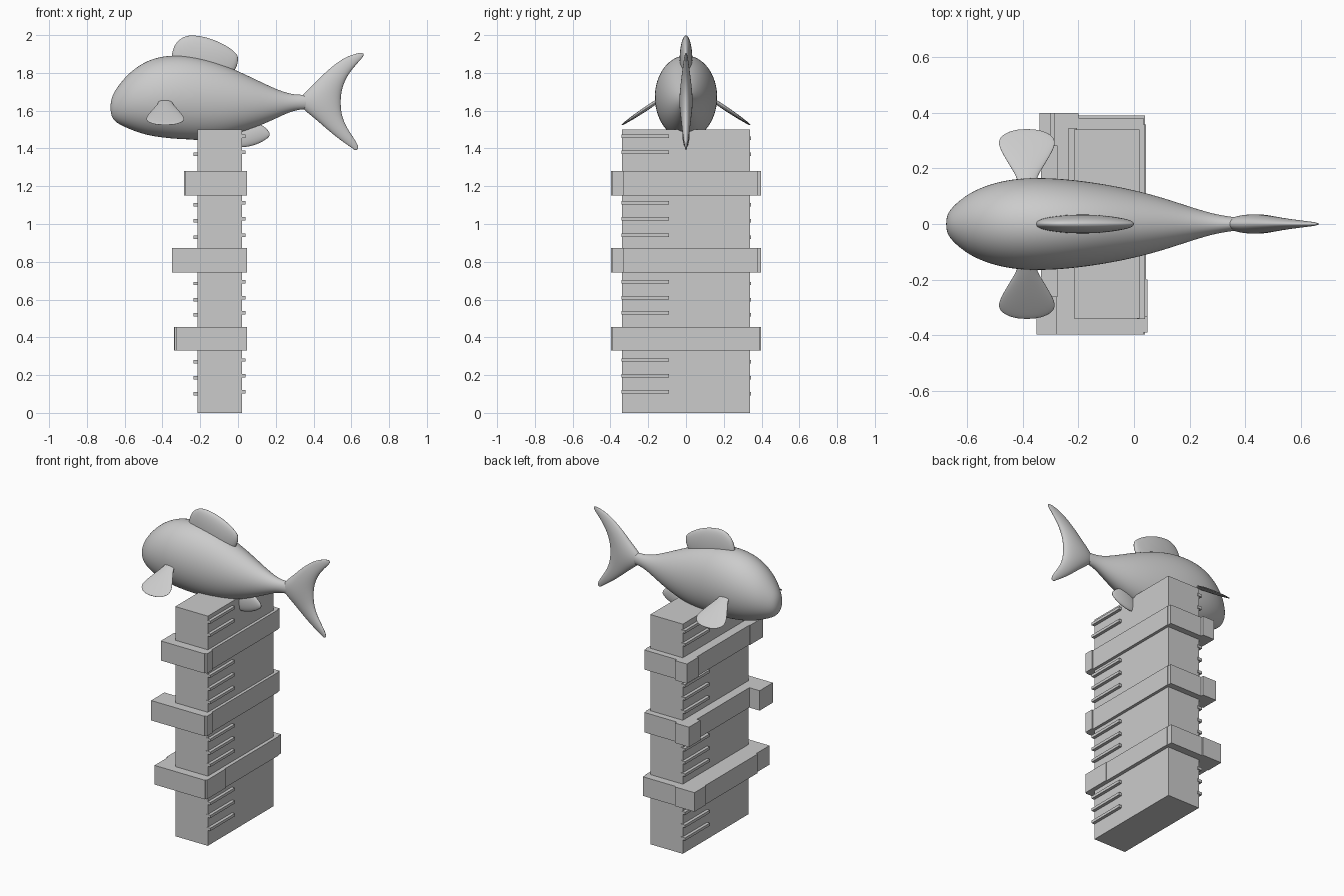
import bpy, bmesh, math
from mathutils import Vector


def finish(name, bm):
    bmesh.ops.recalc_face_normals(bm, faces=bm.faces)
    me = bpy.data.meshes.new(name)
    bm.to_mesh(me)
    bm.free()
    ob = bpy.data.objects.new(name, me)
    bpy.context.collection.objects.link(ob)
    return ob


def boxes(name, spans):
    """One object from boxes given as (x0, x1, y0, y1, z0, z1)."""
    bm = bmesh.new()
    for x0, x1, y0, y1, z0, z1 in spans:
        vs = bmesh.ops.create_cube(bm, size=1)["verts"]
        bmesh.ops.scale(bm, vec=(x1 - x0, y1 - y0, z1 - z0), verts=vs)
        bmesh.ops.translate(bm, vec=((x0 + x1) / 2, (y0 + y1) / 2, (z0 + z1) / 2), verts=vs)
    return finish(name, bm)


def loft(name, sections, n=20):
    """Smooth skin over ellipses given as (centre, semi-axis a, semi-axis b)."""
    bm = bmesh.new()
    rings = []
    for c, a, b in sections:
        c, a, b = Vector(c), Vector(a), Vector(b)
        rings.append([bm.verts.new(c + a * math.cos(2 * math.pi * i / n)
                                   + b * math.sin(2 * math.pi * i / n)) for i in range(n)])
    for r, s in zip(rings, rings[1:]):
        for i in range(n):
            j = (i + 1) % n
            bm.faces.new((r[i], r[j], s[j], s[i]))
    bm.faces.new(rings[0])
    bm.faces.new(rings[-1])
    for f in bm.faces:
        f.smooth = True
    ob = finish(name, bm)
    sub = ob.modifiers.new("smooth", "SUBSURF")
    sub.levels = sub.render_levels = 2
    return ob


def along_x(name, rows):
    """Rows of (x, top, bottom, half width)."""
    return loft(name, [((x, 0, (t + b) / 2), (0, 0, (t - b) / 2), (0, w, 0)) for x, t, b, w in rows])


# Post
boxes("post", [(-0.215, 0.02, -0.34, 0.34, 0, 1.5)])

# Raised measuring marks on both broad faces
heights = (0.112, 0.196, 0.28, 0.53, 0.61, 0.695, 0.94, 1.027, 1.112, 1.38, 1.465)
boxes("marks_right", [(0.01, 0.04, -0.342, -0.09, z - 0.009, z + 0.009) for z in heights])
boxes("marks_left", [(-0.235, -0.205, 0.09, 0.345, z - 0.019, z - 0.001) for z in heights])

# Plank collars: back and front cross pieces, left and right side pieces
collars = {
    "lower_collar": (0.33, 0.455, -0.34, -0.335, -0.325, 0.039, 0.39),
    "middle_collar": (0.742, 0.872, -0.30, -0.275, -0.35, 0.035, 0.38),
    "upper_collar": (1.152, 1.28, -0.285, -0.275, -0.28, 0.035, 0.38),
}
for name, (z0, z1, xb, xm, xf, xr, yb) in collars.items():
    split = -0.2 if name == "lower_collar" else -0.33
    boxes(name + "_back", [(xb, xr, 0.335, yb, z0, z1), (xb, -0.2, 0.28, 0.398, z0, z1)])
    boxes(name + "_front", [(xf, xr, -0.397, -0.335, z0, z1), (xf, -0.2, -0.397, -0.26, z0, z1),
                            (0.0, 0.048, -0.39, split, z0, z1)])
    boxes(name + "_left", [(xm, -0.2, -0.26, 0.28, z0, z1)])
    boxes(name + "_right", [(0.0, xr + 0.004, split, 0.357, z0, z1)])

# Fish body
along_x("fish_body", [
    (-0.675, 1.635, 1.600, 0.015), (-0.668, 1.675, 1.563, 0.042), (-0.645, 1.718, 1.535, 0.07),
    (-0.6, 1.776, 1.512, 0.107), (-0.55, 1.824, 1.490, 0.133), (-0.48, 1.868, 1.467, 0.156),
    (-0.4, 1.892, 1.454, 0.168), (-0.3, 1.898, 1.445, 0.168), (-0.2, 1.884, 1.443, 0.159),
    (-0.1, 1.855, 1.452, 0.144), (0.0, 1.812, 1.477, 0.124), (0.1, 1.764, 1.512, 0.097),
    (0.2, 1.715, 1.557, 0.063), (0.28, 1.687, 1.596, 0.038), (0.34, 1.684, 1.608, 0.027),
    (0.40, 1.685, 1.608, 0.02)])

# Tail fin: rows of height, leading edge, trailing edge, half thickness
tail = [(1.391, 0.618, 0.632, 0.003), (1.405, 0.60, 0.639, 0.006), (1.43, 0.562, 0.629, 0.011),
        (1.47, 0.508, 0.603, 0.017), (1.52, 0.45, 0.571, 0.023), (1.57, 0.392, 0.552, 0.029),
        (1.61, 0.34, 0.546, 0.034), (1.65, 0.318, 0.545, 0.036), (1.69, 0.345, 0.547, 0.034),
        (1.74, 0.40, 0.559, 0.029), (1.79, 0.448, 0.583, 0.023), (1.84, 0.505, 0.622, 0.016),
        (1.875, 0.555, 0.655, 0.011), (1.895, 0.60, 0.668, 0.007), (1.906, 0.642, 0.662, 0.003)]
loft("tail_fin", [(((a + b) / 2, 0, z), ((b - a) / 2, 0, 0), (0, w, 0)) for z, a, b, w in tail])

# Dorsal fin
along_x("dorsal_fin", [
    (-0.352, 1.89, 1.86, 0.006), (-0.342, 1.935, 1.84, 0.014), (-0.32, 1.972, 1.80, 0.022),
    (-0.28, 1.997, 1.77, 0.029), (-0.24, 2.002, 1.76, 0.033), (-0.17, 1.992, 1.75, 0.035),
    (-0.10, 1.966, 1.75, 0.031), (-0.045, 1.935, 1.77, 0.022), (-0.012, 1.906, 1.82, 0.014),
    (0.0, 1.89, 1.855, 0.005)])

# Rear belly fin
along_x("belly_fin", [
    (-0.03, 1.48, 1.43, 0.005), (0.0, 1.51, 1.407, 0.014), (0.04, 1.53, 1.405, 0.02),
    (0.09, 1.54, 1.417, 0.02), (0.13, 1.524, 1.435, 0.015), (0.158, 1.498, 1.455, 0.009),
    (0.168, 1.482, 1.467, 0.004)])

# Pair of side fins: rows of distance out, half width, half thickness
fin = [(0.12, 0.03, 0.008), (0.165, 0.034, 0.011), (0.20, 0.056, 0.012), (0.25, 0.087, 0.011),
       (0.285, 0.104, 0.009), (0.31, 0.1, 0.007), (0.33, 0.072, 0.005), (0.341, 0.03, 0.002)]
for side, name in ((-1, "side_fin_front"), (1, "side_fin_back")):
    loft(name, [((-0.385, side * y, 1.645 - (y - 0.16) * 0.67), (w, 0, 0),
                 (0, side * t * 0.56, t * 0.83)) for y, w, t in fin])
